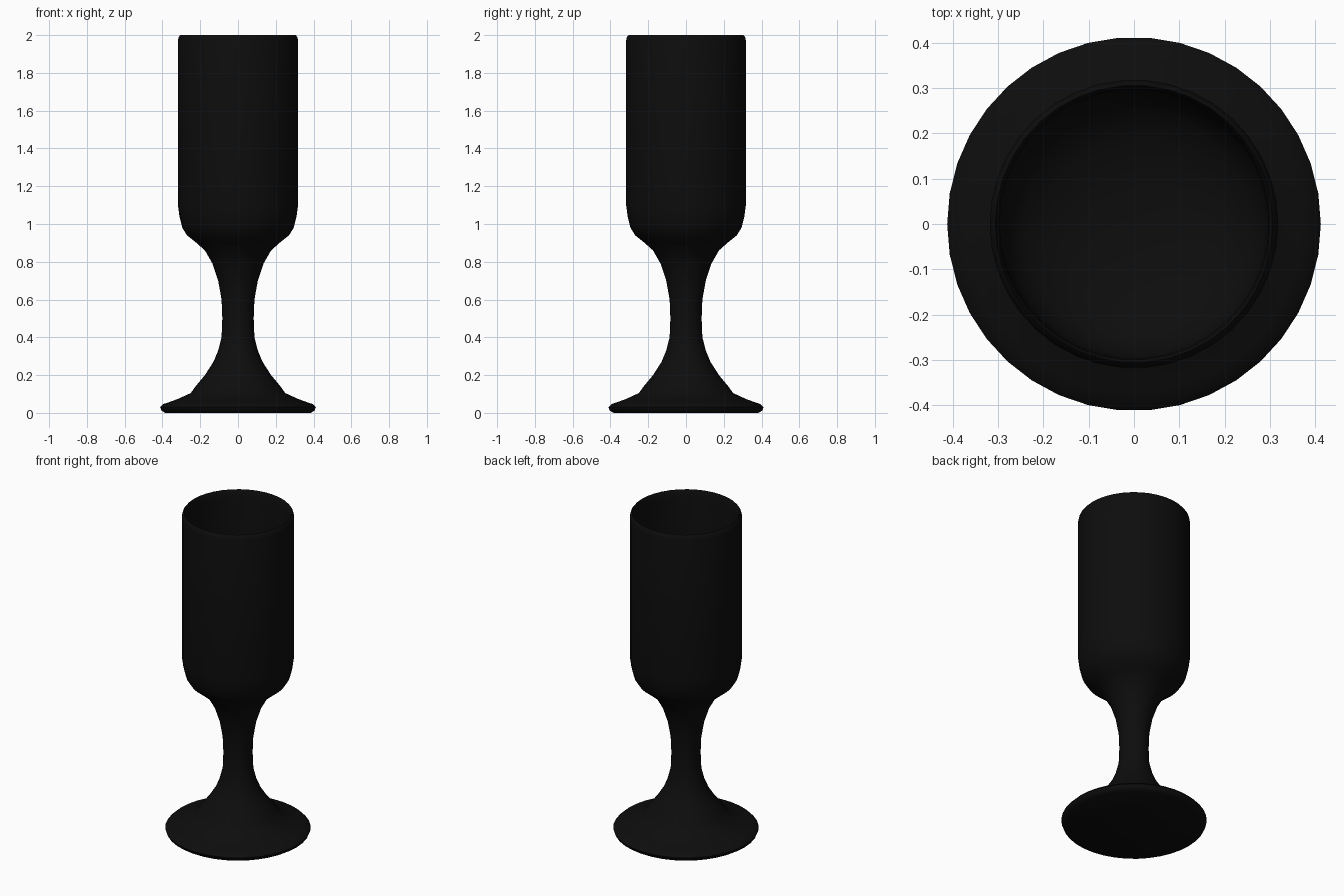
import bpy
import bmesh
import math

SIDES = 38

cube = bpy.data.objects.get("Cube")
if cube:
    bpy.data.objects.remove(cube, do_unlink=True)

# One near-black material
black = bpy.data.materials.new("matte black")
black.use_nodes = True
colour = (0.004, 0.004, 0.004, 1)
black.diffuse_color = colour
black.node_tree.nodes["Principled BSDF"].inputs["Base Color"].default_value = colour

# Half profiles as (radius, height), meeting where the parts join
foot = [(0, 0), (0.385, 0), (0.405, 0.012), (0.412, 0.03), (0.395, 0.047),
        (0.37, 0.055), (0.32, 0.073), (0.25, 0.105), (0.225, 0.14)]
stem = [(0.175, 0.2), (0.13, 0.27), (0.105, 0.33), (0.087, 0.4),
        (0.083, 0.5), (0.087, 0.6), (0.105, 0.7), (0.135, 0.79), (0.175, 0.86)]
bowl_outside = [(0.22, 0.9), (0.27, 0.94), (0.295, 0.98), (0.31, 1.04),
                (0.318, 1.1), (0.318, 1.97), (0.314, 1.99), (0.306, 2)]
bowl_inside = [(0.3, 1.985), (0.297, 1.95), (0.297, 1.1), (0.285, 1.02),
               (0.25, 0.97), (0.18, 0.93), (0.09, 0.91), (0, 0.905)]


def lathe(name, profile):
    """Turn a half profile about the z axis."""
    bm = bmesh.new()
    verts = [bm.verts.new((r, 0, z)) for r, z in profile]
    edges = [bm.edges.new(pair) for pair in zip(verts, verts[1:])]
    bmesh.ops.spin(bm, geom=verts + edges, cent=(0, 0, 0), axis=(0, 0, 1),
                   angle=math.tau, steps=SIDES, use_duplicate=False)
    bmesh.ops.remove_doubles(bm, verts=bm.verts, dist=0.0005)
    bmesh.ops.recalc_face_normals(bm, faces=bm.faces)
    mesh = bpy.data.meshes.new(name)
    bm.to_mesh(mesh)
    bm.free()
    mesh.materials.append(black)
    obj = bpy.data.objects.new(name, mesh)
    bpy.context.collection.objects.link(obj)
    bpy.ops.object.select_all(action="DESELECT")
    obj.select_set(True)
    bpy.context.view_layer.objects.active = obj
    bpy.ops.object.shade_smooth_by_angle(angle=math.radians(50))
    return obj


# The whole vessel is one continuous turned surface
lathe("goblet", foot + stem + bowl_outside + bowl_inside)
